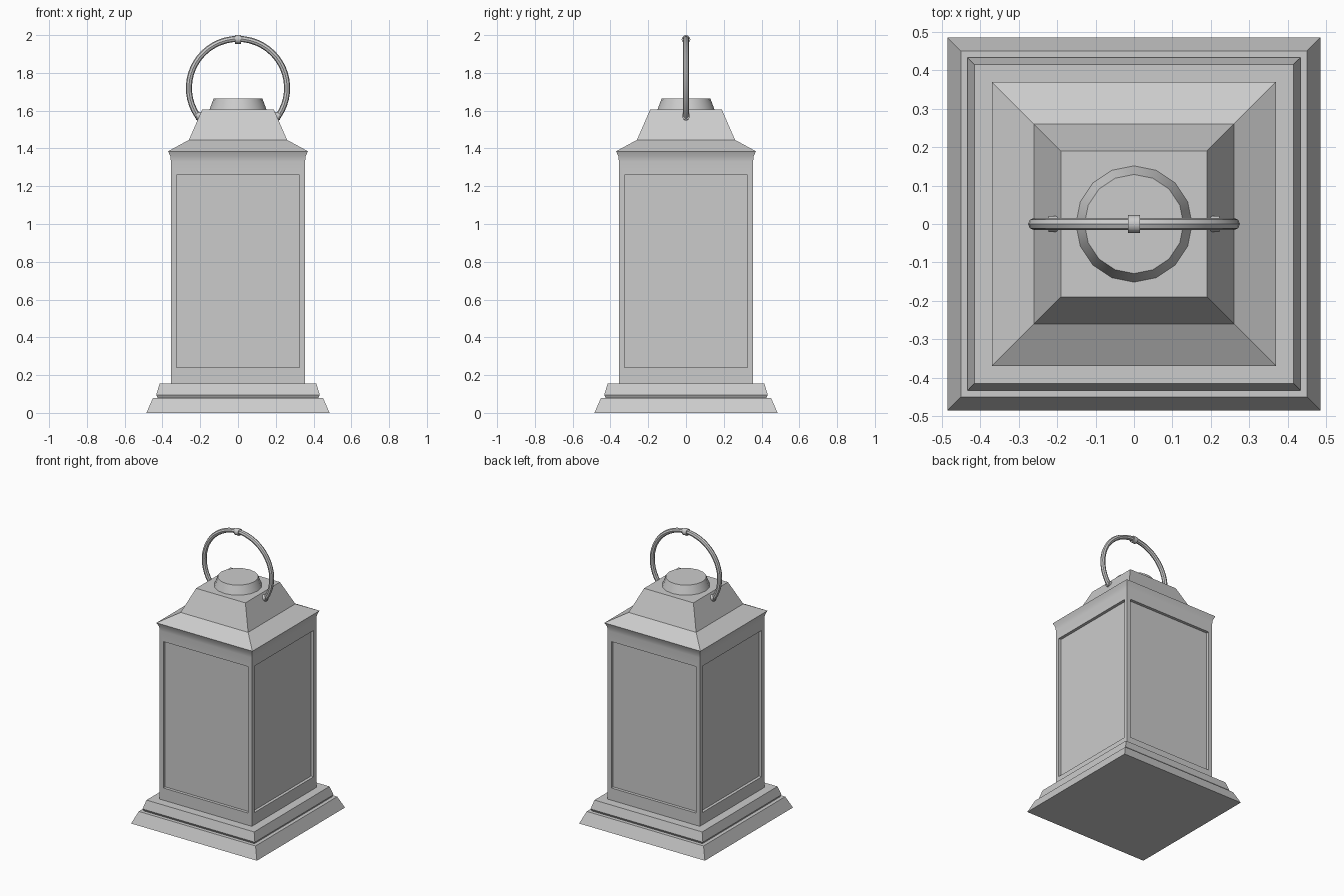
import bpy, bmesh, math

if "Cube" in bpy.data.objects:
    bpy.data.objects.remove(bpy.data.objects["Cube"])


def finish(name, bm, smooth=False):
    bmesh.ops.recalc_face_normals(bm, faces=bm.faces)
    me = bpy.data.meshes.new(name)
    bm.to_mesh(me)
    bm.free()
    ob = bpy.data.objects.new(name, me)
    bpy.context.collection.objects.link(ob)
    if smooth:
        smooth_object(ob)
    return ob


def smooth_object(ob):
    bpy.ops.object.select_all(action='DESELECT')
    ob.select_set(True)
    bpy.context.view_layer.objects.active = ob
    bpy.ops.object.shade_smooth_by_angle(angle=math.radians(32))


def square_loft(profile):
    """Square cross-sections from (half width, height) pairs."""
    bm = bmesh.new()
    rings = [[bm.verts.new((sx * h, sy * h, z))
              for sx, sy in ((-1, -1), (1, -1), (1, 1), (-1, 1))]
             for h, z in profile]
    for a, b in zip(rings, rings[1:]):
        for i in range(4):
            j = (i + 1) % 4
            bm.faces.new((a[i], a[j], b[j], b[i]))
    bm.faces.new(rings[0][::-1])
    bm.faces.new(rings[-1])
    bmesh.ops.recalc_face_normals(bm, faces=bm.faces)
    return bm


def cylinder(name, loc, radius, depth, sides, top=None, along_x=False):
    bpy.ops.mesh.primitive_cone_add(
        vertices=sides, radius1=radius, radius2=radius if top is None else top,
        depth=depth, location=loc,
        rotation=(0, math.pi / 2 if along_x else 0, 0))
    ob = bpy.context.object
    ob.name = name
    smooth_object(ob)
    return ob


# Stepped base
finish("base", square_loft([(0.485, 0), (0.45, 0.08), (0.425, 0.08),
                            (0.433, 0.095), (0.415, 0.155)]))

# Body with flared top and a recessed panel on each side
bm = square_loft([(0.355, 0.15), (0.355, 1.33), (0.358, 1.358), (0.37, 1.385)])
panels = [f for f in bm.faces if f.calc_area() > 0.6]
bmesh.ops.inset_individual(bm, faces=panels, thickness=0.04)
for f in panels:
    for v in f.verts:
        v.co.z = 0.24 if v.co.z < 0.7 else 1.26
bmesh.ops.inset_individual(bm, faces=panels, thickness=0.0005, depth=-0.02)
finish("body", bm, smooth=True)

# Two-pitch roof and round cap
finish("roof", square_loft([(0.37, 1.385), (0.26, 1.445), (0.19, 1.605)]))
cylinder("roof_cap", (0, 0, 1.63), 0.155, 0.07, 16, top=0.129)

# Ring handle, ends sunk into the roof
R, CZ, N = 0.26, 1.72, 36
start, sweep = math.radians(-42), math.radians(264)
curve = bpy.data.curves.new("handle_ring", 'CURVE')
curve.dimensions = '3D'
curve.bevel_depth = 0.016
curve.bevel_resolution = 2
curve.use_fill_caps = True
spline = curve.splines.new('POLY')
spline.points.add(N)
for i, p in enumerate(spline.points):
    a = start + sweep * i / N
    p.co = (R * math.cos(a), 0, CZ + R * math.sin(a), 1)
ring = bpy.data.objects.new("handle_ring", curve)
bpy.context.collection.objects.link(ring)
bpy.ops.object.select_all(action='DESELECT')
ring.select_set(True)
bpy.context.view_layer.objects.active = ring
bpy.ops.object.convert(target='MESH')
smooth_object(bpy.context.object)

# Collar at the top of the ring and a ferrule at each end
cylinder("handle_collar", (0, 0, 1.977), 0.023, 0.03, 12, along_x=True)
for side, x in (("left", -0.207), ("right", 0.207)):
    cylinder(side + "_ferrule", (x, 0, 1.572), 0.021, 0.03, 12, along_x=True)
